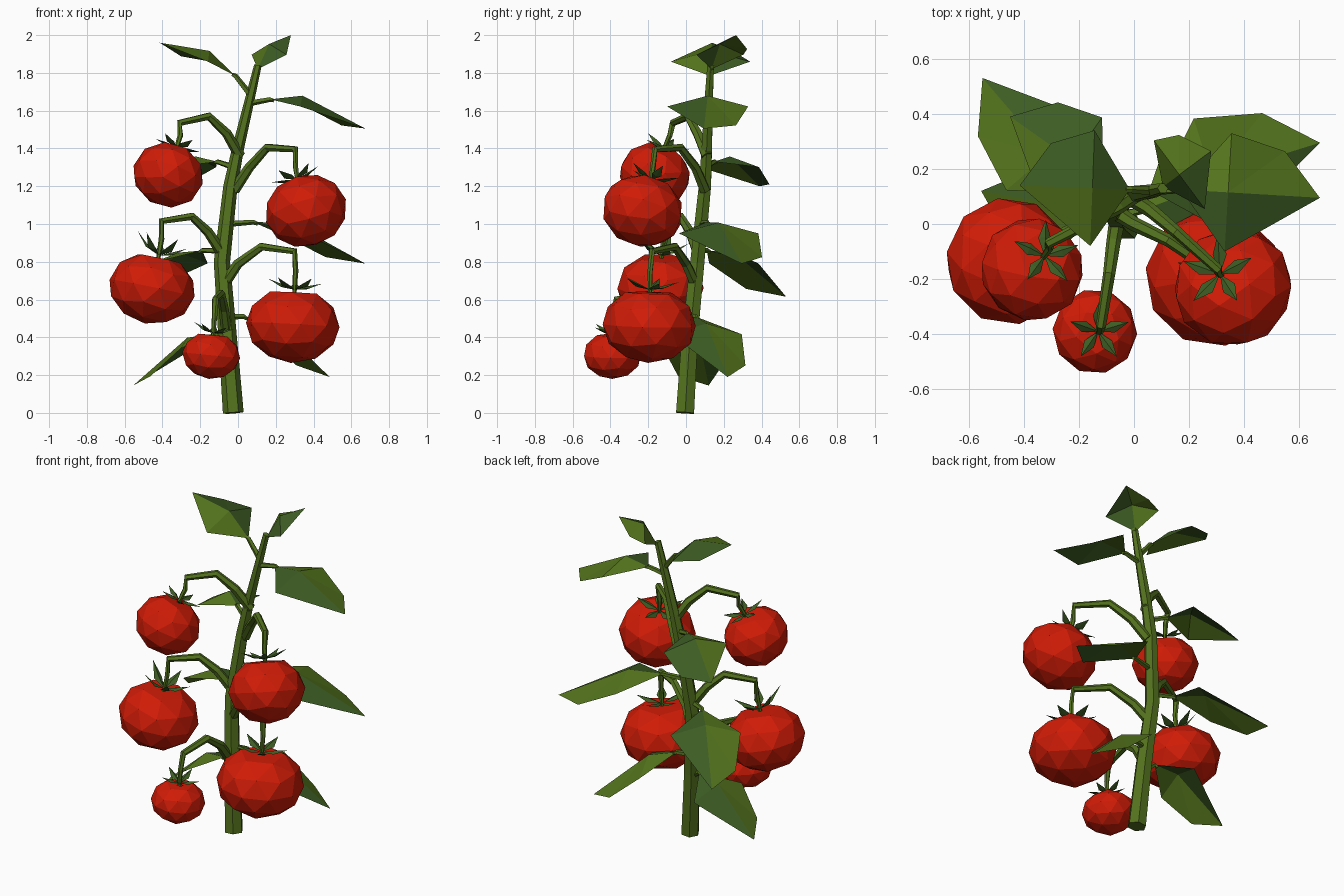
import bpy, bmesh, math, random
from mathutils import Vector, Quaternion

random.seed(4)
if "Cube" in bpy.data.objects:
    bpy.data.objects.remove(bpy.data.objects["Cube"])


def material(name, rgb):
    m = bpy.data.materials.new(name)
    m.use_nodes = True
    m.diffuse_color = (*rgb, 1)
    m.node_tree.nodes["Principled BSDF"].inputs["Base Color"].default_value = (*rgb, 1)
    return m


RED = material("tomato_red", (0.63, 0.011, 0.002))
STEM = material("stem_green", (0.088, 0.17, 0.013))
LIGHT = material("light_leaf_green", (0.09, 0.178, 0.012))
DARK = material("dark_leaf_green", (0.047, 0.108, 0.017))


def finish(bm, name, mats, solid=True):
    if solid:
        bmesh.ops.recalc_face_normals(bm, faces=bm.faces)
    me = bpy.data.meshes.new(name)
    bm.to_mesh(me)
    bm.free()
    for m in mats:
        me.materials.append(m)
    ob = bpy.data.objects.new(name, me)
    bpy.context.collection.objects.link(ob)


def tube(name, points, r0, r1, sides=6):
    """Tapered many-sided tube along a path."""
    pts = [Vector(p) for p in points]
    bm = bmesh.new()
    rings = []
    last = Vector((0, 0, 1))
    turn = Quaternion()
    for i, p in enumerate(pts):
        d = (pts[min(i + 1, len(pts) - 1)] - pts[max(i - 1, 0)]).normalized()
        turn = last.rotation_difference(d) @ turn
        last = d
        r = r0 + (r1 - r0) * i / (len(pts) - 1)
        ring = []
        for k in range(sides):
            a = math.tau * k / sides
            ring.append(bm.verts.new(p + turn @ Vector((r * math.cos(a), r * math.sin(a), 0))))
        rings.append(ring)
    for a, b in zip(rings, rings[1:]):
        for k in range(sides):
            n = (k + 1) % sides
            bm.faces.new((a[k], a[n], b[n], b[k]))
    bm.faces.new(rings[0][::-1])
    bm.faces.new(rings[-1])
    finish(bm, name, [STEM])


def leaf(name, root, base, tip, half, left=True):
    """Folded two-tone leaf with one extra shoulder corner, on a short stalk."""
    b, t = Vector(base), Vector(tip)
    d = t - b
    across = Vector((-d.y, d.x, 0)).normalized()
    side = across * half * (1 if left else -1)
    up = Vector((0, 0, 1))
    mid = b + d * 0.34
    bm = bmesh.new()
    base_v, near, shoulder, tip_v, far, ridge = [bm.verts.new(p) for p in (
        b, mid + side + up * 0.015, b + d * 0.73 + side * 0.75 - up * 0.025,
        t, mid - side + up * 0.015, mid + up * 0.072)]
    rim = (base_v, near, shoulder, tip_v, far)
    for i, v in enumerate(rim):
        bm.faces.new((ridge, rim[(i + 1) % len(rim)], v))
    for f in bm.faces:
        f.normal_update()
        if f.normal.z < 0:
            f.normal_flip()
        # the half to the right of the midrib is the darker one
        f.material_index = 0 if (f.calc_center_median() - b).dot(across) > 0 else 1
    finish(bm, name, [LIGHT, DARK], solid=False)
    tube(name + "_stalk", (root, base, b + d * 0.04), 0.017, 0.01, 5)


def calyx(name, origin, turn, size, lift):
    """Five narrow folded sepals in a star."""
    bm = bmesh.new()
    for k in range(5):
        q = turn @ Quaternion((0, 0, 1), math.tau * k / 5 + 0.3)
        rise = lift * random.uniform(0.7, 1.3)
        w = size * 0.19

        def v(x, y, z):
            return bm.verts.new(origin + q @ Vector((x, y, z)))
        root, tip = v(0, 0, 0), v(size, 0, rise)
        a = v(size * 0.5, w, rise * 0.3)
        b = v(size * 0.5, -w, rise * 0.3)
        ridge = v(size * 0.5, 0, rise * 0.3 + 0.012)
        under = v(size * 0.45, 0, rise * 0.3 - 0.006)
        for m in (ridge, under):
            for p, s in ((root, a), (a, tip), (tip, b), (b, root)):
                bm.faces.new((m, p, s))
    finish(bm, name, [DARK])


def tomato(name, center, r, rz, top, lift):
    """Squashed faceted fruit with a dimple, tilted toward its stalk."""
    c, top = Vector(center), Vector(top)
    axis = (top - c).normalized()
    turn = Vector((0, 0, 1)).rotation_difference(axis)
    spin = Quaternion((0, 0, 1), random.uniform(0, 1))
    bm = bmesh.new()
    bmesh.ops.create_icosphere(bm, subdivisions=2, radius=1.03)
    for v in bm.verts:
        p = spin @ v.co
        z = p.z * (0.86 if p.z > 0.97 else 1)
        v.co = c + turn @ Vector((p.x * r, p.y * r, z * rz))
    finish(bm, name, [RED])
    calyx(name + "_sepals", c + axis * rz * 0.96, turn, r * 0.42 + 0.05, lift)
    return c + axis * rz * 0.84


# Main stem
tube("main_stem", [(-0.025, -0.005, 0), (-0.055, 0.02, 0.4), (-0.085, 0.06, 0.8),
                   (-0.04, 0.1, 1.2), (0, 0.11, 1.4), (0.06, 0.12, 1.65),
                   (0.105, 0.13, 1.84)], 0.055, 0.02)

# Fruit: name, center, radius, half height, stalk point, sepal lift, truss path
FRUIT = [
    ("upper_right_tomato", (-0.37, -0.165, 1.26), 0.185, 0.165, (-0.32, -0.11, 1.42), 0.035,
     [(0.01, 0.11, 1.36), (-0.06, 0.06, 1.48), (-0.155, 0.01, 1.57), (-0.31, -0.07, 1.535),
      (-0.305, -0.085, 1.47)]),
    ("upper_left_tomato", (0.36, -0.23, 1.07), 0.213, 0.185, (0.31, -0.18, 1.24), 0.045,
     [(-0.02, 0.1, 1.18), (0.06, 0.05, 1.3), (0.155, -0.03, 1.405), (0.305, -0.165, 1.395),
      (0.305, -0.175, 1.3)]),
    ("lower_right_tomato", (-0.455, -0.135, 0.66), 0.225, 0.185, (-0.42, -0.13, 0.83), 0.085,
     [(-0.08, 0.065, 0.84), (-0.16, 0.02, 0.96), (-0.245, -0.03, 1.04), (-0.405, -0.11, 1.015),
      (-0.405, -0.12, 0.92)]),
    ("lower_left_tomato", (0.29, -0.195, 0.465), 0.243, 0.195, (0.3, -0.19, 0.66), 0.05,
     [(-0.075, 0.05, 0.68), (0, 0, 0.79), (0.125, -0.06, 0.88), (0.3, -0.18, 0.855),
      (0.305, -0.19, 0.75)]),
    ("front_tomato", (-0.142, -0.39, 0.305), 0.15, 0.122, (-0.13, -0.39, 0.425), 0.045,
     [(-0.06, 0.02, 0.42), (-0.075, -0.07, 0.55), (-0.09, -0.18, 0.63), (-0.12, -0.37, 0.6),
      (-0.125, -0.39, 0.5)]),
]
for name, center, r, rz, top, lift, path in FRUIT:
    end = tomato(name, center, r, rz, top, lift)
    tube(name + "_truss", path + [end], 0.03, 0.011)

# Leaves: name, stem point, blade base, tip, half width, shoulder side
LEAVES = [
    ("top_right_leaf", (0.06, 0.12, 1.69), (-0.015, 0.125, 1.785), (-0.415, 0.14, 1.96), 0.21, False),
    ("top_left_leaf", (0.06, 0.12, 1.64), (0.17, 0.125, 1.66), (0.675, 0.095, 1.505), 0.215, True),
    ("crown_leaf", (0.1, 0.13, 1.8), (0.105, 0.135, 1.82), (0.28, 0.265, 2.0), 0.155, True),
    ("mid_right_leaf", (-0.02, 0.1, 1.3), (-0.11, 0.15, 1.33), (-0.45, 0.39, 1.2), 0.19, False),
    ("mid_left_leaf", (-0.06, 0.08, 1.0), (0.08, 0.11, 1.01), (0.675, 0.295, 0.79), 0.22, True),
    ("low_right_leaf", (-0.085, 0.06, 0.86), (-0.19, 0.11, 0.86), (-0.55, 0.53, 0.615), 0.2, True),
    ("low_left_leaf", (-0.06, 0.03, 0.51), (0.03, 0.05, 0.51), (0.485, 0.22, 0.19), 0.2, True),
    ("base_right_leaf", (-0.055, 0.02, 0.37), (-0.12, 0.04, 0.42), (-0.555, 0.12, 0.145), 0.19, True),
]
for spec in LEAVES:
    leaf(*spec)
